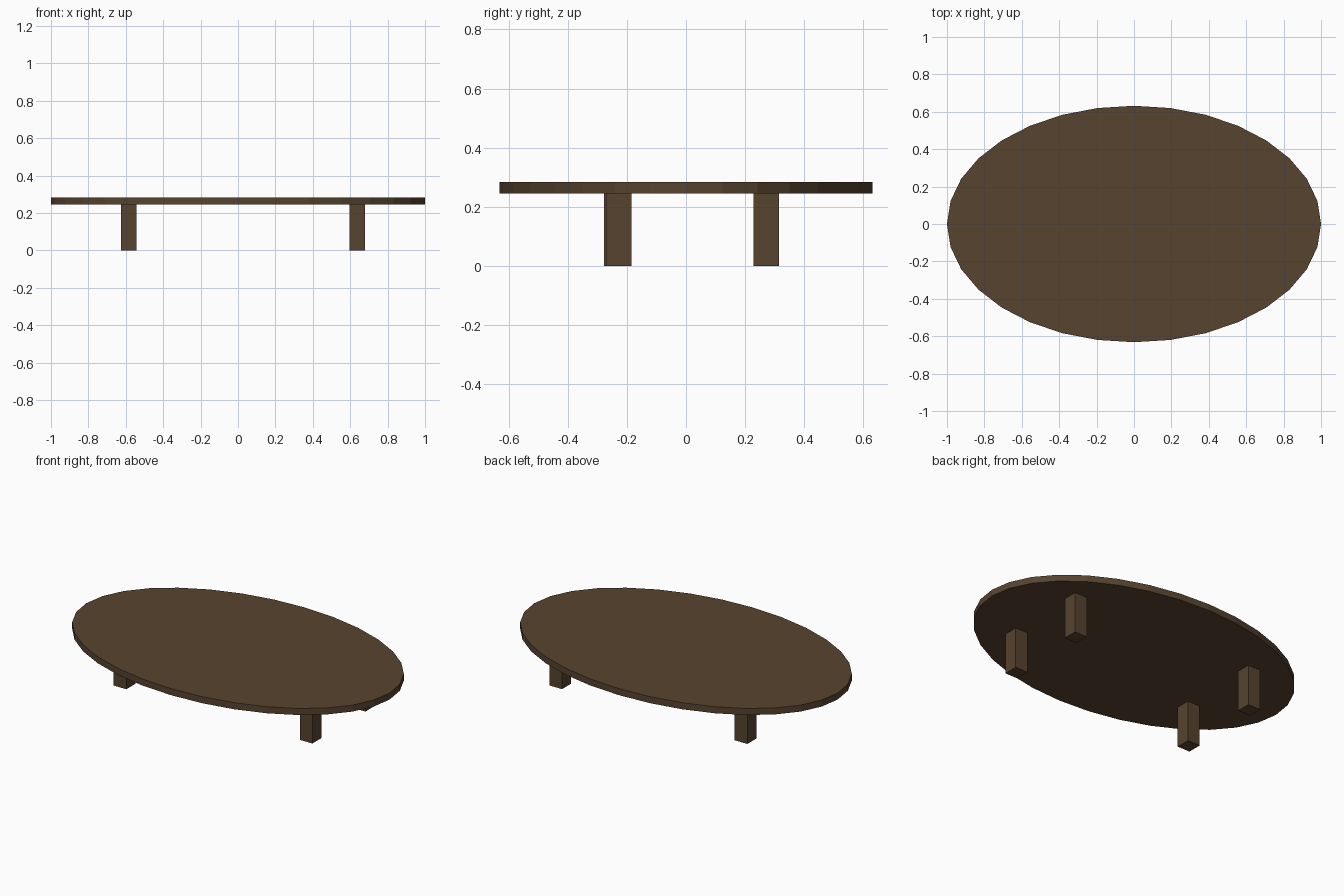
import bpy

if "Cube" in bpy.data.objects:
    bpy.data.objects.remove(bpy.data.objects["Cube"])

wood = bpy.data.materials.new("dark brown wood")
wood.diffuse_color = (0.095, 0.057, 0.029, 1)
wood.use_nodes = True
wood.node_tree.nodes["Principled BSDF"].inputs["Base Color"].default_value = wood.diffuse_color

TOP_Z, UNDER_Z = 0.284, 0.245
LEG_X, LEG_Y = 0.083, 0.086


def finish(obj, name):
    obj.name = name
    obj.data.materials.append(wood)
    bpy.ops.object.transform_apply(location=False, rotation=False, scale=True)


# Oval tabletop
bpy.ops.mesh.primitive_cylinder_add(vertices=32, radius=1, depth=TOP_Z - UNDER_Z,
                                    location=(0, 0, (TOP_Z + UNDER_Z) / 2))
bpy.context.object.scale = (1, 0.632, 1)
finish(bpy.context.object, "tabletop")

# Four square legs, placed slightly off centre
legs = {
    "front_left_leg": (-0.583, -0.235),
    "front_right_leg": (0.638, -0.227),
    "back_left_leg": (-0.583, 0.272),
    "back_right_leg": (0.638, 0.272),
}
for name, (x, y) in legs.items():
    bpy.ops.mesh.primitive_cube_add(size=1, location=(x, y, UNDER_Z / 2))
    bpy.context.object.scale = (LEG_X, LEG_Y, UNDER_Z)
    finish(bpy.context.object, name)
